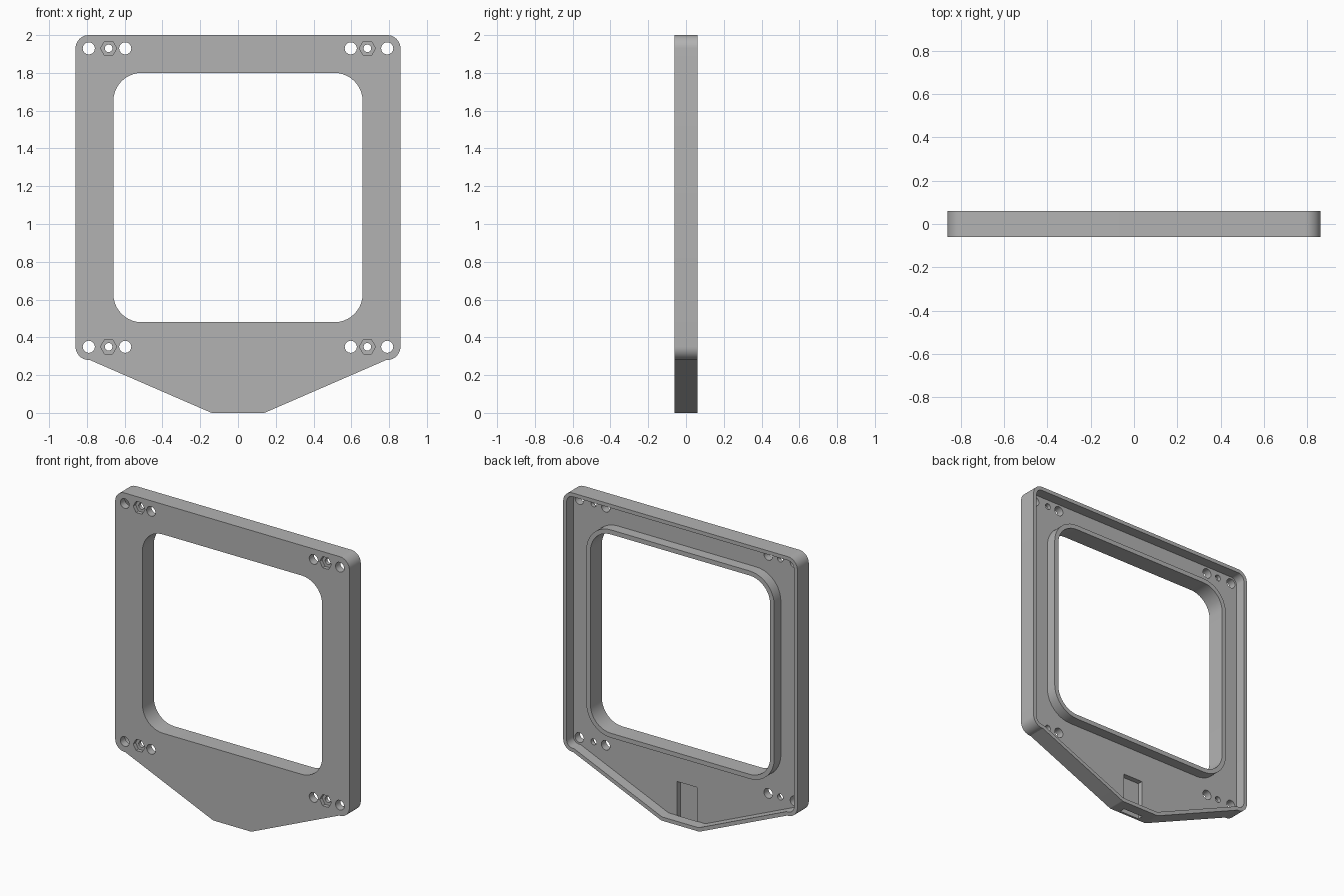
import bpy, bmesh, math
from mathutils import Vector

if "Cube" in bpy.data.objects:
    bpy.data.objects.remove(bpy.data.objects["Cube"])

FRONT, FLOOR, BACK = -0.06, -0.01, 0.06   # depth levels of the tray

grey = bpy.data.materials.new("plain grey")
grey.use_nodes = True
grey.diffuse_color = (0.45, 0.45, 0.45, 1)
grey.node_tree.nodes["Principled BSDF"].inputs["Base Color"].default_value = grey.diffuse_color


def rounded(corners, steps=10):
    """Round each (x, z, radius) corner of a closed outline."""
    out = []
    for i, (x, z, r) in enumerate(corners):
        p = Vector((x, z))
        if r == 0:
            out.append(p)
            continue
        a = (Vector(corners[i - 1][:2]) - p).normalized()
        b = (Vector(corners[(i + 1) % len(corners)][:2]) - p).normalized()
        half = a.angle(b) / 2
        centre = p + (a + b).normalized() * (r / math.sin(half))
        start = p + a * (r / math.tan(half)) - centre
        end = p + b * (r / math.tan(half)) - centre
        sweep = start.angle_signed(end)
        for k in range(steps + 1):
            t = -sweep * k / steps
            out.append(centre + Vector((start.x * math.cos(t) - start.y * math.sin(t),
                                        start.x * math.sin(t) + start.y * math.cos(t))))
    return out


def mirrored(half):
    """Complete a right-hand outline with its mirror image."""
    return half + [(-x, z, r) for x, z, r in reversed(half)]


def box(x, low, high, r=0):
    return rounded(mirrored([(x, high, r), (x, low, r)]))


def disc(x, z, r, sides):
    return [Vector((x + r * math.cos(math.tau * k / sides),
                    z + r * math.sin(math.tau * k / sides))) for k in range(sides)]


def prism(name, outline, y0, y1):
    bm = bmesh.new()
    face = bm.faces.new([bm.verts.new((p.x, y0, p.y)) for p in outline])
    top = bmesh.ops.extrude_face_region(bm, geom=[face])["geom"]
    bmesh.ops.translate(bm, vec=(0, y1 - y0, 0),
                        verts=[v for v in top if isinstance(v, bmesh.types.BMVert)])
    bmesh.ops.recalc_face_normals(bm, faces=bm.faces)
    mesh = bpy.data.meshes.new(name)
    bm.to_mesh(mesh)
    bm.free()
    mesh.materials.append(grey)
    obj = bpy.data.objects.new(name, mesh)
    bpy.context.collection.objects.link(obj)
    return obj


def combine(target, tool, operation="DIFFERENCE"):
    mod = target.modifiers.new("shape", "BOOLEAN")
    mod.operation, mod.solver, mod.object = operation, "EXACT", tool
    bpy.context.view_layer.objects.active = target
    bpy.ops.object.modifier_apply(modifier=mod.name)
    bpy.data.objects.remove(tool)


# Outer body with its tapered chin
frame = prism("frame", rounded(mirrored([
    (0.86, 2, 0.07), (0.86, 0.28, 0.07), (0.785, 0.28, 0), (0.14, 0, 0.04)])), FRONT, BACK)

# Hollow back, leaving a thin outer rim
combine(frame, prism("hollow", rounded(mirrored([
    (0.835, 1.975, 0.045), (0.835, 0.305, 0.045), (0.78, 0.305, 0), (0.135, 0.025, 0.03)])),
    FLOOR, BACK + 0.1))

# Collar around the window, then the window itself
combine(frame, prism("collar", box(0.69, 0.45, 1.83, 0.18), FLOOR - 0.02, BACK), "UNION")
combine(frame, prism("window", box(0.66, 0.48, 1.80, 0.15), FRONT - 0.1, BACK + 0.1))

# Screw holes and hexagonal nut recesses in each corner
for side in (-1, 1):
    for z in (0.35, 1.93):
        for x, r in ((0.79, 0.032), (0.597, 0.032), (0.685, 0.02)):
            combine(frame, prism("hole", disc(side * x, z, r, 32), FRONT - 0.1, 0.03))
        combine(frame, prism("nut_recess", disc(side * 0.685, z, 0.043, 6),
                             FRONT - 0.1, FRONT + 0.025))

# Channel in the floor, open through the bottom edge
combine(frame, prism("channel", box(0.073, -0.1, 0.25), FLOOR - 0.035, FLOOR + 0.001))

bpy.ops.object.select_all(action="DESELECT")
frame.select_set(True)
bpy.context.view_layer.objects.active = frame
bpy.ops.object.shade_smooth_by_angle(angle=math.radians(20))
